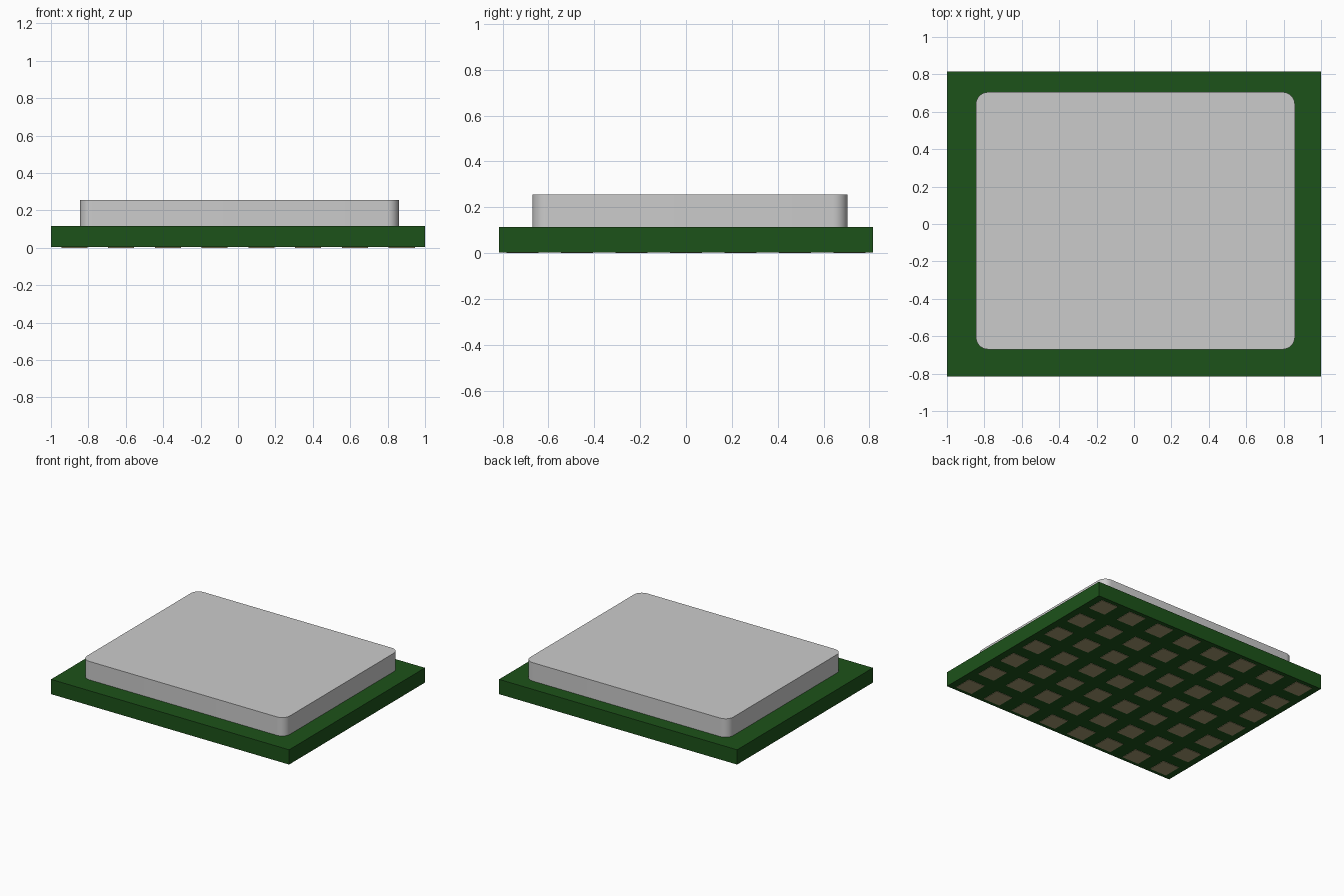
import bpy, bmesh
from mathutils import Vector

if "Cube" in bpy.data.objects:
    bpy.data.objects.remove(bpy.data.objects["Cube"])


def material(name, color):
    m = bpy.data.materials.new(name)
    m.diffuse_color = color
    m.use_nodes = True
    m.node_tree.nodes["Principled BSDF"].inputs["Base Color"].default_value = m.diffuse_color
    return m


def add_box(bm, lo, hi):
    lo, hi = Vector(lo), Vector(hi)
    verts = bmesh.ops.create_cube(bm, size=1)["verts"]
    bmesh.ops.scale(bm, vec=hi - lo, verts=verts)
    bmesh.ops.translate(bm, vec=(lo + hi) / 2, verts=verts)


def finish(bm, name, mat=None):
    mesh = bpy.data.meshes.new(name)
    bm.to_mesh(mesh)
    bm.free()
    obj = bpy.data.objects.new(name, mesh)
    bpy.context.collection.objects.link(obj)
    if mat:
        mesh.materials.append(mat)
    return obj


green = material("board_green", (0.012, 0.085, 0.010, 1))
gold = material("pad_gold", (0.36, 0.31, 0.16, 1))

# Circuit board
bm = bmesh.new()
add_box(bm, (-1, -0.815, 0.003), (1, 0.815, 0.115))
finish(bm, "circuit_board", green)

# Metal shield can with rounded vertical corners
bm = bmesh.new()
add_box(bm, (-0.845, -0.67, 0.115), (0.86, 0.705, 0.255))
corners = [e for e in bm.edges
           if abs(e.verts[0].co.z - e.verts[1].co.z) > 0.1]
bmesh.ops.bevel(bm, geom=corners, offset=0.065, segments=8,
                profile=0.5, affect='EDGES')
shield = finish(bm, "shield_can")
bpy.context.view_layer.objects.active = shield
shield.select_set(True)
bpy.ops.object.shade_smooth_by_angle()

# Grid of contact pads on the underside
COLS, ROWS, PITCH_X, PITCH_Y, PAD = 8, 7, 0.25, 0.238, 0.14
bm = bmesh.new()
for i in range(COLS):
    for j in range(ROWS):
        x = (i - (COLS - 1) / 2) * PITCH_X
        y = (j - (ROWS - 1) / 2) * PITCH_Y
        add_box(bm, (x - PAD / 2, y - PAD / 2, 0),
                (x + PAD / 2, y + PAD / 2, 0.006))
finish(bm, "contact_pads", gold)
